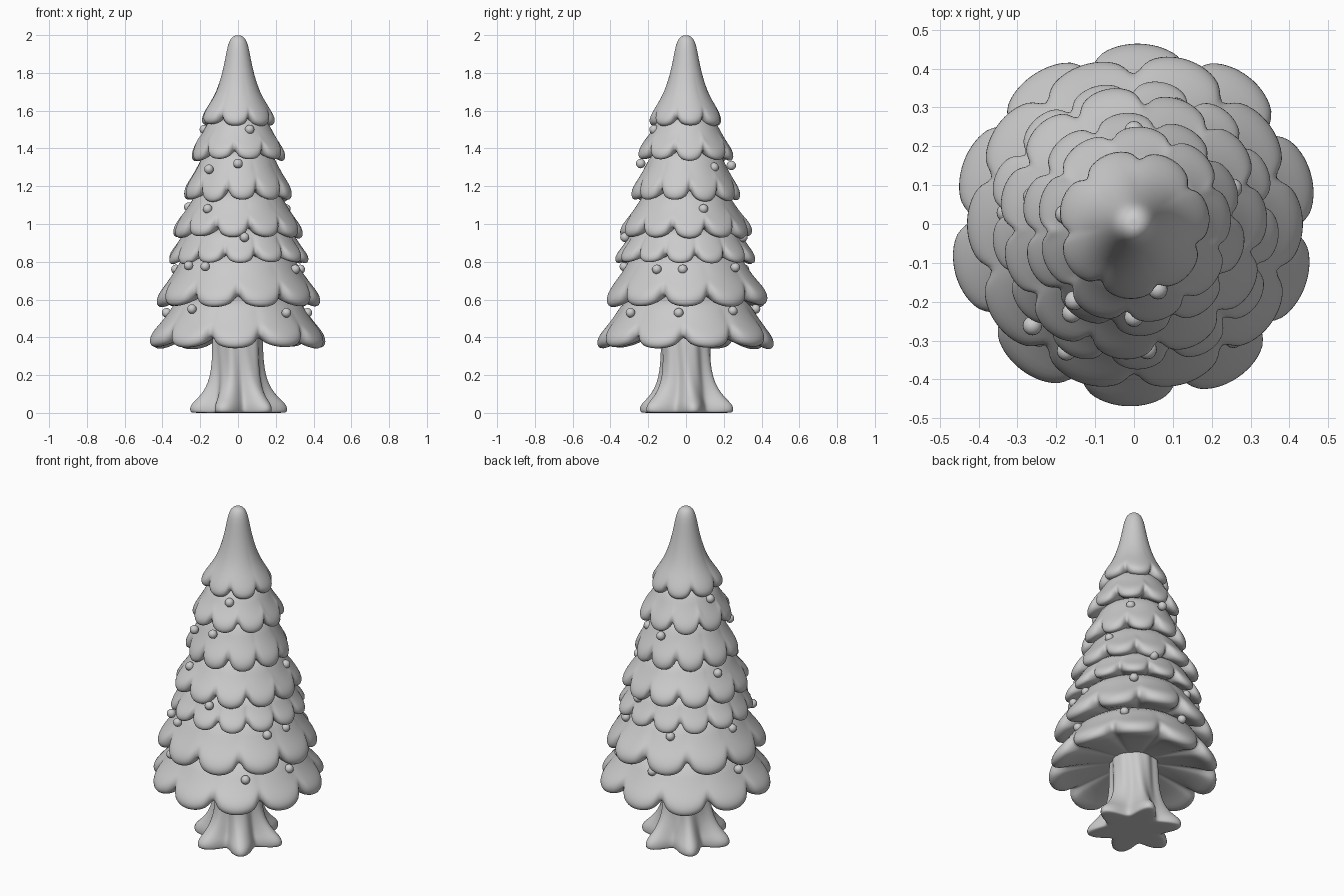
import bpy, bmesh, math, random

if "Cube" in bpy.data.objects:
    bpy.data.objects.remove(bpy.data.objects["Cube"])

random.seed(4)


def revolve(name, rings, cols, point):
    """Closed revolved skin; point(ring, angle_fraction) gives each vertex."""
    bm = bmesh.new()
    rows = [[bm.verts.new(point(r, j / cols)) for j in range(cols)] for r in rings]
    for a, b in zip(rows, rows[1:]):
        for j in range(cols):
            k = (j + 1) % cols
            bm.faces.new((a[j], b[j], b[k], a[k]))
    for row in (rows[0], rows[-1]):
        c = bm.verts.new((0, 0, sum(v.co.z for v in row) / cols))
        for j in range(cols):
            bm.faces.new((row[j], row[(j + 1) % cols], c))
    bmesh.ops.recalc_face_normals(bm, faces=bm.faces)
    for f in bm.faces:
        f.smooth = True
    me = bpy.data.meshes.new(name)
    bm.to_mesh(me)
    bm.free()
    ob = bpy.data.objects.new(name, me)
    bpy.context.collection.objects.link(ob)
    sub = ob.modifiers.new("smooth", 'SUBSURF')
    sub.levels = sub.render_levels = 1
    return ob


def skirt(name, profile, lobes, first, dr, dz):
    """Scalloped branch layer; profile rows are (radius, z, lobe weight)."""
    vary = [random.uniform(-1, 1) for _ in range(lobes)]

    def point(row, f):
        r, z, w = row
        k = f * lobes
        u = 2 * (k % 1) - 1
        s = math.sqrt(max(0, 1 - u * u))
        v = vary[int(k + 1e-6) % lobes] * s * w
        r += w * dr * (s - 1) + v * dr * 0.15
        z += w * dz * (1 - s) + v * dz * 0.12
        a = math.radians(first) + 2 * math.pi * (f - 0.5 / lobes)
        return (r * math.cos(a), r * math.sin(a), z)
    return revolve(name, profile, lobes * 10, point)


# Crown tip
skirt("crown_tip", [(0.018, 1.998, 0), (0.038, 1.985, 0), (0.054, 1.95, 0),
      (0.066, 1.88, 0), (0.085, 1.79, 0), (0.115, 1.70, 0.1), (0.15, 1.64, 0.4),
      (0.18, 1.595, 0.8), (0.198, 1.56, 1), (0.197, 1.535, 1), (0.18, 1.52, 1),
      (0.155, 1.525, 0.8), (0.1, 1.55, 0.3), (0.04, 1.56, 0)], 7, -95, 0.035, 0.05)

# Branch layers: top radius, top z, rim radius, bottom z, lobes, first lobe angle
SHAPE = [(0, 1.05, 0), (0.28, 0.76, 0.2), (0.6, 0.51, 0.55), (0.85, 0.34, 0.85),
         (0.97, 0.22, 1), (1, 0.12, 1), (0.95, 0.03, 1), (0.78, 0, 1),
         (0.5, 0.06, 0.7), (0.1, 0.18, 0.3)]
TIERS = [(0.155, 1.54, 0.255, 1.335, 9, -75), (0.185, 1.36, 0.287, 1.12, 10, -85),
         (0.225, 1.15, 0.35, 0.925, 11, -95), (0.285, 0.96, 0.375, 0.79, 13, -88),
         (0.29, 0.82, 0.438, 0.56, 10, -72), (0.325, 0.59, 0.475, 0.34, 10, -92)]
for i, (rt, zt, rb, zb, n, first) in enumerate(TIERS):
    h = zt - zb
    prof = [(rt * 0.6, zt + 0.04, 0)]
    prof += [(rt + (rb - rt) * a, zb + h * b, w) for a, b, w in SHAPE]
    prof.append((0.09, zb + h * 0.35, 0))
    skirt(f"branch_layer_{i + 1}", prof, n, first, rb * 0.14, 0.03 + h * 0.17)


# Trunk with six root flares
def trunk_point(row, f):
    r, z, w = row
    a = 2 * math.pi * f
    p = math.radians(10)
    r += w * math.cos(6 * (a - p)) + 0.004 * math.sin(11 * a + 9 * z)
    return (r * math.cos(a), r * math.sin(a), z)


revolve("trunk", [(0.13, 0.5, 0.003), (0.13, 0.38, 0.005), (0.13, 0.27, 0.007),
        (0.138, 0.19, 0.012), (0.155, 0.13, 0.02), (0.18, 0.08, 0.036),
        (0.205, 0.05, 0.048), (0.213, 0.025, 0.052), (0.21, 0.004, 0.051),
        (0.2, 0, 0.05), (0.1, 0, 0.02)], 72, trunk_point)

# Small berries tucked between layers: angle, radius, z
BERRIES = [(-70, 0.18, 1.50), (172, 0.18, 1.50), (-90, 0.24, 1.32), (-128, 0.25, 1.29),
           (45, 0.21, 1.30), (90, 0.24, 1.31), (-125, 0.28, 1.08), (20, 0.27, 1.08),
           (165, 0.27, 1.09), (-84, 0.325, 0.93), (70, 0.32, 0.93), (-135, 0.37, 0.78),
           (-118, 0.37, 0.775), (-27, 0.34, 0.76), (-3, 0.33, 0.76), (50, 0.34, 0.77),
           (175, 0.33, 0.76), (110, 0.33, 0.76), (-49, 0.39, 0.53), (-130, 0.38, 0.55),
           (-6, 0.37, 0.53), (42, 0.37, 0.54), (174, 0.38, 0.53), (95, 0.37, 0.55)]
for i, (deg, r, z) in enumerate(BERRIES):
    a = math.radians(deg)
    bpy.ops.mesh.primitive_uv_sphere_add(segments=16, ring_count=10, radius=0.025,
                                         location=(r * math.cos(a), r * math.sin(a), z))
    bpy.context.object.name = f"berry_{i + 1}"
    bpy.ops.object.shade_smooth()
